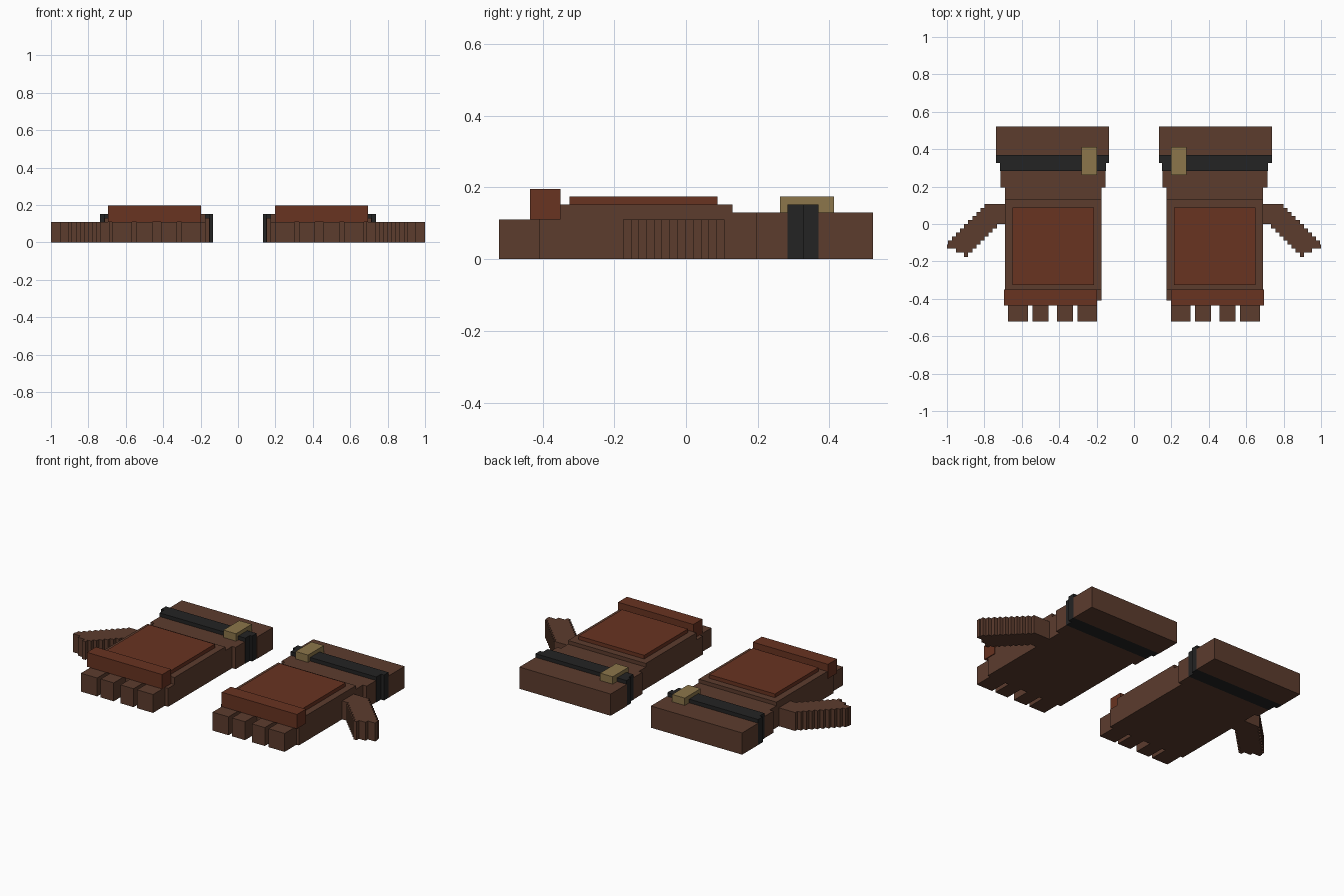
import bpy, bmesh

if "Cube" in bpy.data.objects:
    bpy.data.objects.remove(bpy.data.objects["Cube"])


def material(name, rgb):
    m = bpy.data.materials.new(name)
    m.diffuse_color = (*rgb, 1.0)
    m.use_nodes = True
    m.node_tree.nodes["Principled BSDF"].inputs["Base Color"].default_value = m.diffuse_color
    return m


BROWN = material("brown leather", (0.107, 0.045, 0.027))
RED = material("red leather", (0.140, 0.033, 0.015))
BLACK = material("black strap", (0.0168, 0.0168, 0.0168))
TAN = material("tan buckle", (0.262, 0.181, 0.069))


def finish(bm, name, mat):
    bmesh.ops.recalc_face_normals(bm, faces=bm.faces)
    me = bpy.data.meshes.new(name)
    bm.to_mesh(me)
    bm.free()
    me.materials.append(mat)
    bpy.context.collection.objects.link(bpy.data.objects.new(name, me))


def box(name, mat, side, x, y, z):
    bm = bmesh.new()
    bmesh.ops.create_cube(bm, size=1)
    lo, hi = zip(x, y, z)
    for v in bm.verts:
        v.co = [lo[i] if v.co[i] < 0 else hi[i] for i in range(3)]
        v.co.x *= side
    finish(bm, name, mat)


def thumb(name, side):
    # stepped diagonal outline, one row per grid step, extruded upwards
    s, x0, y0, top = 0.0218, 0.69, 0.108, 0.11
    rows = [(max(0, j - 3) if j > 4 else 0, min(14.2, 5 + j)) for j in range(11)]
    rows += [(8, 12), (9, 10)]
    left, right = [], []
    for j, (a, b) in enumerate(rows):
        for k in (j, j + 1):
            left.append((x0 + a * s, y0 - k * s))
            right.append((x0 + b * s, y0 - k * s))
    outline = []
    for p in right + left[::-1]:
        if not outline or p != outline[-1]:
            outline.append(p)
    bm = bmesh.new()
    face = bm.faces.new([bm.verts.new((side * x, y, 0)) for x, y in outline])
    ext = bmesh.ops.extrude_face_region(bm, geom=[face], use_keep_orig=True)
    for v in ext["geom"]:
        if isinstance(v, bmesh.types.BMVert):
            v.co.z = top
    finish(bm, name, BROWN)


for side, tag in ((1, "right"), (-1, "left")):
    # hand body
    box(f"{tag}_palm", BROWN, side, (0.175, 0.69), (-0.35, 0.13), (0, 0.152))
    box(f"{tag}_palm_front", BROWN, side, (0.175, 0.69), (-0.41, -0.35), (0, 0.11))
    box(f"{tag}_palm_back", BROWN, side, (0.175, 0.69), (0.13, 0.20), (0, 0.13))
    # fingers and thumb
    for i, x in enumerate(((0.197, 0.303), (0.326, 0.412), (0.457, 0.543), (0.567, 0.674))):
        box(f"{tag}_finger_{i + 1}", BROWN, side, x, (-0.522, -0.40), (0, 0.11))
    thumb(f"{tag}_thumb", side)
    # raised guards on the back of the hand
    box(f"{tag}_knuckle_guard", RED, side, (0.197, 0.695), (-0.435, -0.35), (0.11, 0.196))
    box(f"{tag}_back_plate", RED, side, (0.215, 0.65), (-0.325, 0.088), (0.152, 0.174))
    # wrist, strap and cuff
    box(f"{tag}_wrist", BROWN, side, (0.152, 0.715), (0.195, 0.283), (0, 0.13))
    box(f"{tag}_strap_front", BLACK, side, (0.150, 0.717), (0.283, 0.327), (0, 0.152))
    box(f"{tag}_strap_back", BLACK, side, (0.135, 0.737), (0.327, 0.37), (0, 0.152))
    box(f"{tag}_cuff", BROWN, side, (0.133, 0.737), (0.37, 0.522), (0, 0.13))
    box(f"{tag}_buckle", TAN, side, (0.197, 0.28), (0.262, 0.412), (0.13, 0.174))
